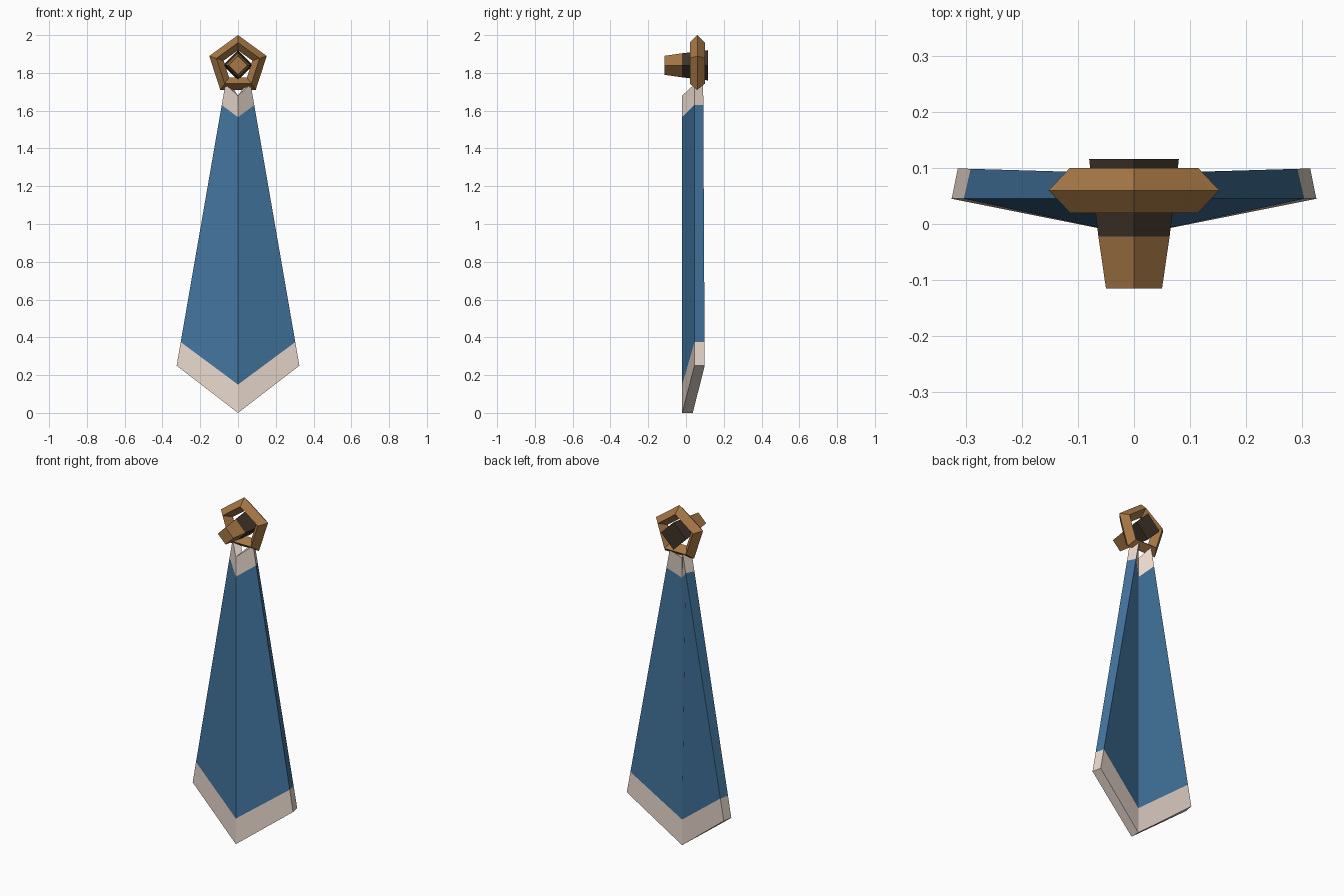
import bpy, bmesh, math

if "Cube" in bpy.data.objects:
    bpy.data.objects.remove(bpy.data.objects["Cube"])


def material(name, rgb):
    m = bpy.data.materials.new(name)
    m.diffuse_color = (*rgb, 1)
    m.use_nodes = True
    m.node_tree.nodes["Principled BSDF"].inputs["Base Color"].default_value = m.diffuse_color
    return m


blue = material("blue_cloth", (0.055, 0.175, 0.34))
cream = material("cream_trim", (0.80, 0.68, 0.60))
brown = material("brown_wood", (0.38, 0.185, 0.06))
dark = material("dark_wood", (0.05, 0.034, 0.022))


def make_object(name, bm, mats):
    bmesh.ops.recalc_face_normals(bm, faces=bm.faces)
    me = bpy.data.meshes.new(name)
    bm.to_mesh(me)
    bm.free()
    for m in mats:
        me.materials.append(m)
    ob = bpy.data.objects.new(name, me)
    bpy.context.collection.objects.link(ob)
    return ob


def loft(bm, sections, mat_ids, closed=False):
    """Skin closed cross-sections; mat_ids gives one material per span."""
    rings = [[bm.verts.new(p) for p in s] for s in sections]
    n = len(rings[0])
    spans = len(rings) if closed else len(rings) - 1
    for i in range(spans):
        a, b = rings[i], rings[(i + 1) % len(rings)]
        for j in range(n):
            k = (j + 1) % n
            bm.faces.new((a[j], a[k], b[k], b[j])).material_index = mat_ids[i]
    return rings


# Banner: V-folded thick cloth with cream bands at both ends
CENTRE_Z = (0.0, 0.15, 1.565, 1.68)
EDGE_Z = (0.25, 0.375, 1.63, 1.74)
sections = []
for zc, ze in zip(CENTRE_Z, EDGE_Z):
    t = (ze - EDGE_Z[0]) / (EDGE_Z[-1] - EDGE_Z[0])
    xf = 0.325 + (0.067 - 0.325) * t
    xb = xf - (0.011 + 0.014 * t)
    yb = 0.099 - 0.008 * t
    sections.append([(-xf, 0.045, ze), (0, -0.02, zc), (xf, 0.045, ze),
                     (xb, yb, ze), (0, 0.036, zc), (-xb, yb, ze)])
bm = bmesh.new()
rings = loft(bm, sections, (1, 0, 1))
for r in (rings[0], rings[-1]):
    for quad in ((0, 1, 4, 5), (1, 2, 3, 4)):
        bm.faces.new([r[i] for i in quad]).material_index = 1
make_object("banner", bm, (blue, cream))

# Ring: five-sided hoop with a diamond cross-section
HUB_Z = 1.84
sections = []
for i in range(5):
    a = math.pi / 2 + i * math.tau / 5
    sections.append([(r * math.cos(a), y, HUB_Z + r * math.sin(a))
                     for r, y in ((0.16, 0.06), (0.12, 0.02), (0.08, 0.06), (0.12, 0.10))])
bm = bmesh.new()
loft(bm, sections, [0] * 5, closed=True)
make_object("hanging_ring", bm, (brown,))

# Peg: tapered four-sided pin with a brown tip and dark shaft
sections = [[(r, y, HUB_Z), (0, y, HUB_Z + r), (-r, y, HUB_Z), (0, y, HUB_Z - r)]
            for r, y in ((0.05, -0.115), (0.0635, -0.022), (0.08, 0.116))]
bm = bmesh.new()
rings = loft(bm, sections, (0, 1))
bm.faces.new(rings[0]).material_index = 0
bm.faces.new(rings[-1]).material_index = 1
make_object("wall_peg", bm, (brown, dark))
